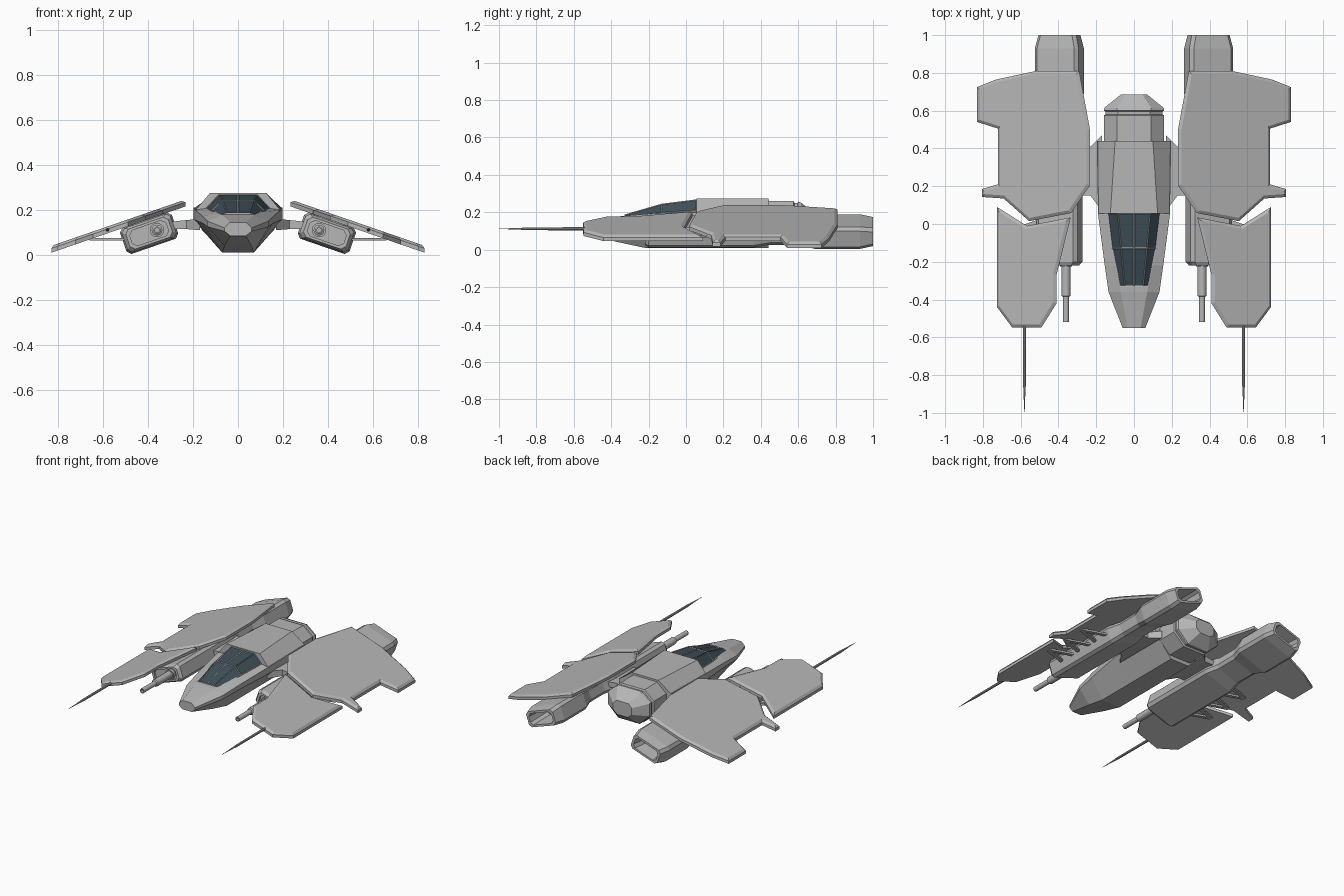
import bpy
import bmesh
import math
from mathutils import Vector

cube = bpy.data.objects.get("Cube")
if cube:
    bpy.data.objects.remove(cube)


def material(name, colour):
    m = bpy.data.materials.new(name)
    m.use_nodes = True
    m.diffuse_color = (*colour, 1)
    bsdf = next(n for n in m.node_tree.nodes if n.type == "BSDF_PRINCIPLED")
    bsdf.inputs["Base Color"].default_value = (*colour, 1)
    return m


GREY = material("hull_grey", (0.47, 0.47, 0.47))
GLASS = material("dark_glass", (0.05, 0.08, 0.1))


def finish(name, bm, mirror=False, smooth=False):
    bmesh.ops.recalc_face_normals(bm, faces=bm.faces)
    mesh = bpy.data.meshes.new(name)
    bm.to_mesh(mesh)
    bm.free()
    for m in (GREY, GLASS):
        mesh.materials.append(m)
    if smooth:
        mesh.shade_smooth()
        mesh.set_sharp_from_angle(angle=math.radians(35))
    obj = bpy.data.objects.new(name, mesh)
    bpy.context.collection.objects.link(obj)
    if mirror:
        obj.modifiers.new("Mirror", "MIRROR").use_mirror_merge = False
    return obj


def loft_mesh(rings):
    """Skin a list of equal-length closed rings and cap both ends."""
    bm = bmesh.new()
    rows = [[bm.verts.new(p) for p in ring] for ring in rings]
    n = len(rows[0])
    for a, b in zip(rows, rows[1:]):
        for i in range(n):
            j = (i + 1) % n
            bm.faces.new((a[i], a[j], b[j], b[i]))
    bm.faces.new(rows[0])
    bm.faces.new(rows[-1])
    return bm


def loft(name, rings, **kw):
    return finish(name, loft_mesh(rings), **kw)


def symmetric(y, *half):
    """Closed ring at y from the +x half, listed top to bottom."""
    right = [Vector((x, y, z)) for x, z in half]
    left = [Vector((-x, y, z)) for x, z in reversed(half)]
    return right + left


def octagon(y, top_w, top_z, side_w, up_z, low_z, bot_w, bot_z):
    return symmetric(y, (top_w, top_z), (side_w, up_z), (side_w, low_z), (bot_w, bot_z))


def tube(name, x, z, stations, sides=14):
    rings = []
    for y, r in stations:
        angles = [2 * math.pi * i / sides for i in range(sides)]
        rings.append([(x + r * math.cos(a), y, z + r * math.sin(a)) for a in angles])
    return loft(name, rings, mirror=True, smooth=True)


def beam(name, *ends):
    """Bar running sideways; each end is x, y, z, half depth, half height."""
    rings = [[(x, y + d * i, z + h * j) for i, j in ((-1, -1), (1, -1), (1, 1), (-1, 1))]
             for x, y, z, d, h in ends]
    return loft(name, rings, mirror=True)


# Fuselage
loft("fuselage", [octagon(*s) for s in (
    (-0.55, 0.035, 0.145, 0.06, 0.12, 0.105, 0.035, 0.085),
    (-0.36, 0.07, 0.178, 0.135, 0.15, 0.125, 0.06, 0.04),
    (-0.22, 0.1, 0.19, 0.155, 0.17, 0.14, 0.07, 0.01),
    (0.05, 0.14, 0.207, 0.19, 0.2, 0.155, 0.07, 0.01),
    (0.44, 0.14, 0.212, 0.197, 0.21, 0.155, 0.07, 0.01))])
loft("fuselage_spine", [
    symmetric(0.055, (0.125, 0.275), (0.188, 0.2)),
    symmetric(0.44, (0.1, 0.275), (0.195, 0.208))])

# Tail engine: body, groove, collar and faceted cap
loft("tail_engine", [octagon(*s) for s in (
    (0.43, 0.09, 0.262, 0.16, 0.2, 0.11, 0.08, 0.035),
    (0.575, 0.09, 0.26, 0.16, 0.2, 0.11, 0.08, 0.035),
    (0.58, 0.085, 0.25, 0.15, 0.195, 0.115, 0.075, 0.045),
    (0.595, 0.085, 0.25, 0.15, 0.195, 0.115, 0.075, 0.045),
    (0.6, 0.09, 0.257, 0.16, 0.2, 0.11, 0.08, 0.038),
    (0.615, 0.09, 0.252, 0.157, 0.198, 0.112, 0.08, 0.04),
    (0.685, 0.045, 0.195, 0.07, 0.17, 0.125, 0.04, 0.1))])

# Canopy: every pane is an inset face, leaving the frame around it
canopy = loft_mesh([
    symmetric(y, (0, top), (shoulder, top), (base, low), (base, low - 0.03))
    for y, top, shoulder, base, low in (
        (-0.33, 0.188, 0.05, 0.077, 0.18),
        (-0.13, 0.246, 0.07, 0.118, 0.198),
        (0.056, 0.269, 0.087, 0.14, 0.212))])
bmesh.ops.remove_doubles(canopy, verts=canopy.verts, dist=0.0005)
bmesh.ops.recalc_face_normals(canopy, faces=canopy.faces)
panes = [f for f in canopy.faces
         if f.normal.z > 0.2 and abs(f.normal.y) < 0.9 and len(f.verts) == 4]
for f in panes:
    f.material_index = 1
rim = bmesh.ops.inset_individual(canopy, faces=panes, thickness=0.006, depth=-0.003)
for f in rim["faces"]:
    f.material_index = 0
finish("canopy", canopy)

# Engine nacelles, tilted with the wings and hollow at the back
TILT = math.radians(19)
U = Vector((math.cos(TILT), 0, -math.sin(TILT)))
V = Vector((math.sin(TILT), 0, math.cos(TILT)))


def tilted_box(y, w, h, lift=0.0, cut=0.018):
    centre = Vector((0.395, y, 0.097)) + V * lift
    corners = ((w, h - cut), (w - cut, h), (cut - w, h), (-w, h - cut),
               (-w, cut - h), (cut - w, -h), (w - cut, -h), (w, cut - h))
    return [centre + U * a + V * b for a, b in corners]


loft("nacelle", [tilted_box(*s) for s in (
    (-0.205, 0.085, 0.036), (-0.22, 0.085, 0.036), (-0.22, 0.1, 0.047),
    (-0.2, 0.115, 0.057), (0.36, 0.115, 0.057), (0.45, 0.095, 0.048),
    (0.6, 0.095, 0.048), (0.69, 0.122, 0.062), (0.93, 0.122, 0.062),
    (1.0, 0.106, 0.052), (1.0, 0.09, 0.038), (0.84, 0.07, 0.028))], mirror=True)
loft("wing_mount", [tilted_box(y, 0.06, 0.022, 0.06, 0.005) for y in (0.08, 0.6)],
     mirror=True)

# Guns in the nacelle fronts
tube("gun", 0.36, 0.11, [(-0.19, 0.032), (-0.225, 0.032), (-0.225, 0.024),
                         (-0.38, 0.024), (-0.385, 0.016), (-0.52, 0.016),
                         (-0.52, 0.01), (-0.49, 0.01)])

# Pylons joining hull and nacelles
beam("pylon", (0.17, 0.27, 0.135, 0.2, 0.025), (0.23, 0.28, 0.135, 0.13, 0.02),
     (0.32, 0.28, 0.13, 0.13, 0.015))


# Wing plates with chamfered upper edges
def wing(name, outline):
    bm = bmesh.new()
    base = bm.faces.new([bm.verts.new((x, y, 0.215 - 0.345 * (x - 0.235)))
                         for x, y in outline])
    ext = bmesh.ops.extrude_face_region(bm, geom=[base], use_keep_orig=True)
    top_verts = [g for g in ext["geom"] if isinstance(g, bmesh.types.BMVert)]
    bmesh.ops.translate(bm, verts=top_verts, vec=(0, 0, 0.019))
    bmesh.ops.recalc_face_normals(bm, faces=bm.faces)
    top = max(bm.faces, key=lambda f: f.normal.z)
    bmesh.ops.inset_region(bm, faces=[top], thickness=0.016, depth=0.011,
                           use_even_offset=True)
    return finish(name, bm, mirror=True)


wing("main_wing", [
    (0.29, 0.81), (0.233, 0.5), (0.233, 0.205), (0.333, 0.058), (0.555, 0.015),
    (0.69, 0.135), (0.805, 0.143), (0.805, 0.185), (0.72, 0.21), (0.72, 0.505),
    (0.83, 0.54), (0.83, 0.725), (0.73, 0.765), (0.52, 0.81)])
wing("front_wing", [
    (0.725, 0.09), (0.566, -0.01), (0.335, 0.035), (0.41, -0.27), (0.41, -0.42),
    (0.49, -0.548), (0.645, -0.548), (0.725, -0.44)])

# Wing spikes
tube("wing_spike", 0.58, 0.112, [(-0.5, 0.009), (-0.85, 0.008), (-0.87, 0.006),
                                 (-1.0, 0.0008)], sides=10)

# Zigzag struts between nacelles and wings
for i in range(3):
    y = -0.1 + 0.16 * i
    beam("strut_front", (0.48, y, 0.07, 0.012, 0.006), (0.66, y + 0.06, 0.07, 0.012, 0.006))
    beam("strut_back", (0.48, y + 0.12, 0.07, 0.012, 0.006), (0.66, y + 0.06, 0.07, 0.012, 0.006))
